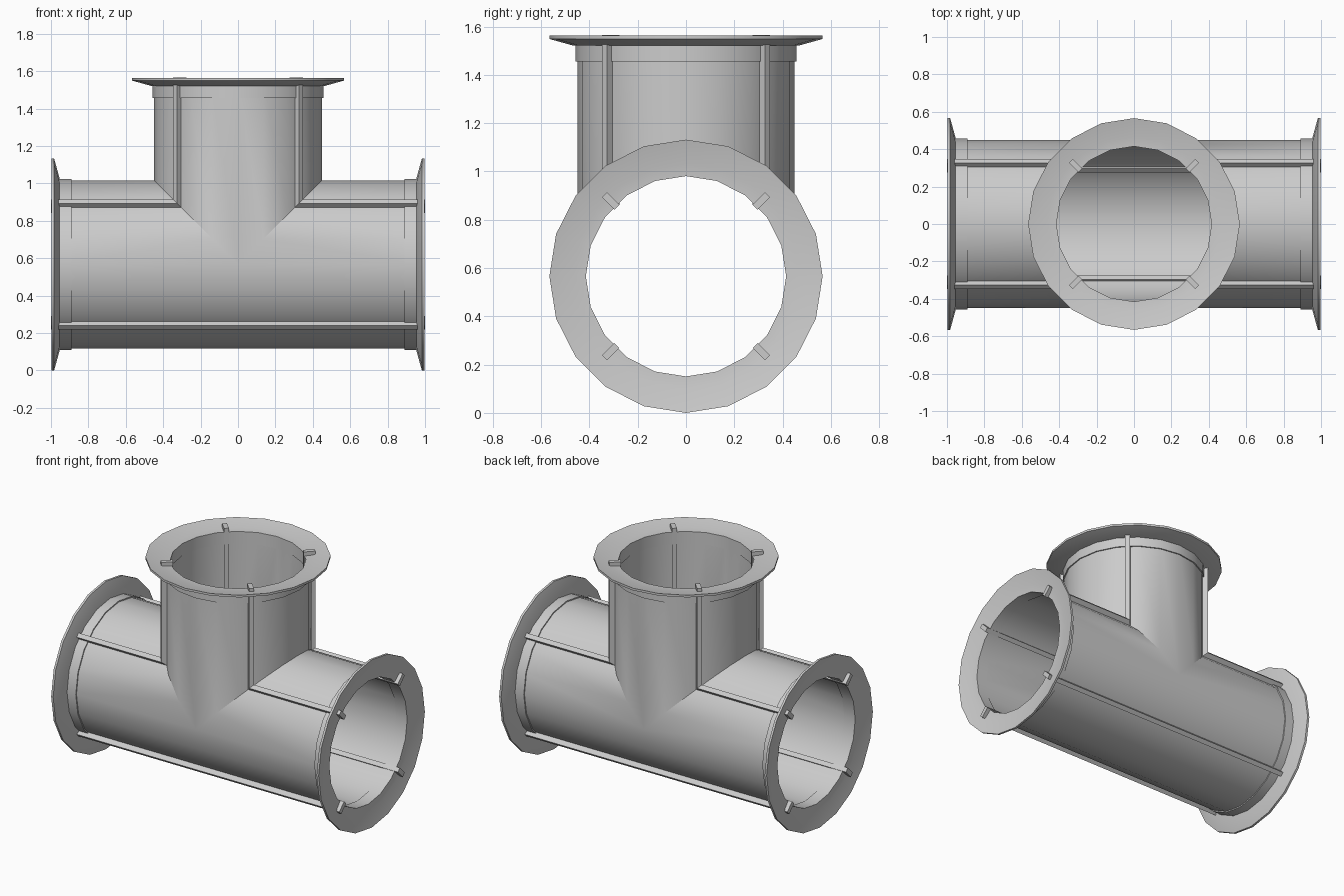
import bpy, bmesh, math

if "Cube" in bpy.data.objects:
    bpy.data.objects.remove(bpy.data.objects["Cube"])

N = 20          # sides of every round part
AXIS = 0.566    # height of the main pipe axis

# Each leg maps (section p, section q, distance along leg) into space
LEGS = {
    "right":  (lambda p, q, a: (a, p, q + AXIS),  lambda q: max(q, 0.0)),
    "left":   (lambda p, q, a: (-a, p, q + AXIS), lambda q: max(q, 0.0)),
    "branch": (lambda p, q, a: (q, p, a + AXIS),  lambda q: abs(q)),
}


def ring(r):
    return [(r * math.cos(2 * math.pi * i / N), r * math.sin(2 * math.pi * i / N)) for i in range(N)]


def bridge(bm, a, b):
    n = len(a)
    for i in range(n):
        bm.faces.new((a[i], a[(i + 1) % n], b[(i + 1) % n], b[i]))


def finish(bm, name):
    bmesh.ops.remove_doubles(bm, verts=bm.verts, dist=0.0005)
    bmesh.ops.recalc_face_normals(bm, faces=bm.faces)
    mesh = bpy.data.meshes.new(name)
    bm.to_mesh(mesh)
    bm.free()
    ob = bpy.data.objects.new(name, mesh)
    bpy.context.collection.objects.link(ob)
    bpy.ops.object.select_all(action='DESELECT')
    ob.select_set(True)
    bpy.context.view_layer.objects.active = ob
    bpy.ops.object.shade_smooth_by_angle(angle=math.radians(30))
    return ob


def lathe(name, leg, profile):
    """Closed (radius, distance) profile turned about a leg's axis."""
    place = LEGS[leg][0]
    bm = bmesh.new()
    loops = [[bm.verts.new(place(p, q, a)) for p, q in ring(r)] for r, a in profile]
    for i, loop in enumerate(loops):
        bridge(bm, loop, loops[(i + 1) % len(loops)])
    return finish(bm, name)


# Pipe body: three mitred legs, outer and inner walls
bm = bmesh.new()
for place, start in LEGS.values():
    ends = []
    for r in (0.45, 0.42):
        near = [bm.verts.new(place(p, q, start(q))) for p, q in ring(r)]
        far = [bm.verts.new(place(p, q, 0.965)) for p, q in ring(r)]
        bridge(bm, near, far)
        ends.append(far)
    bridge(bm, *ends)
finish(bm, "tee_pipe")

for leg, (place, start) in LEGS.items():
    # Collar and dished flange at each mouth
    lathe(leg + "_collar", leg, [(0.415, 0.89), (0.458, 0.89), (0.458, 0.965), (0.415, 0.965)])
    lathe(leg + "_flange", leg, [(0.415, 0.955), (0.465, 0.955), (0.566, 0.983),
                                 (0.566, 0.998), (0.465, 0.975), (0.415, 0.972)])
    # Four diagonal ribs through the wall, mitred where legs meet
    bm = bmesh.new()
    for sp in (-1, 1):
        for sq in (-1, 1):
            c = math.sqrt(0.5)
            section = [((r * c - t * c) * sp, (r * c + t * c) * sq)
                       for r, t in ((0.405, -0.015), (0.478, -0.015), (0.478, 0.015), (0.405, 0.015))]
            near = [bm.verts.new(place(p, q, start(q))) for p, q in section]
            far = [bm.verts.new(place(p, q, 1.0)) for p, q in section]
            bridge(bm, near, far)
            bm.faces.new(far)
    finish(bm, leg + "_ribs")
